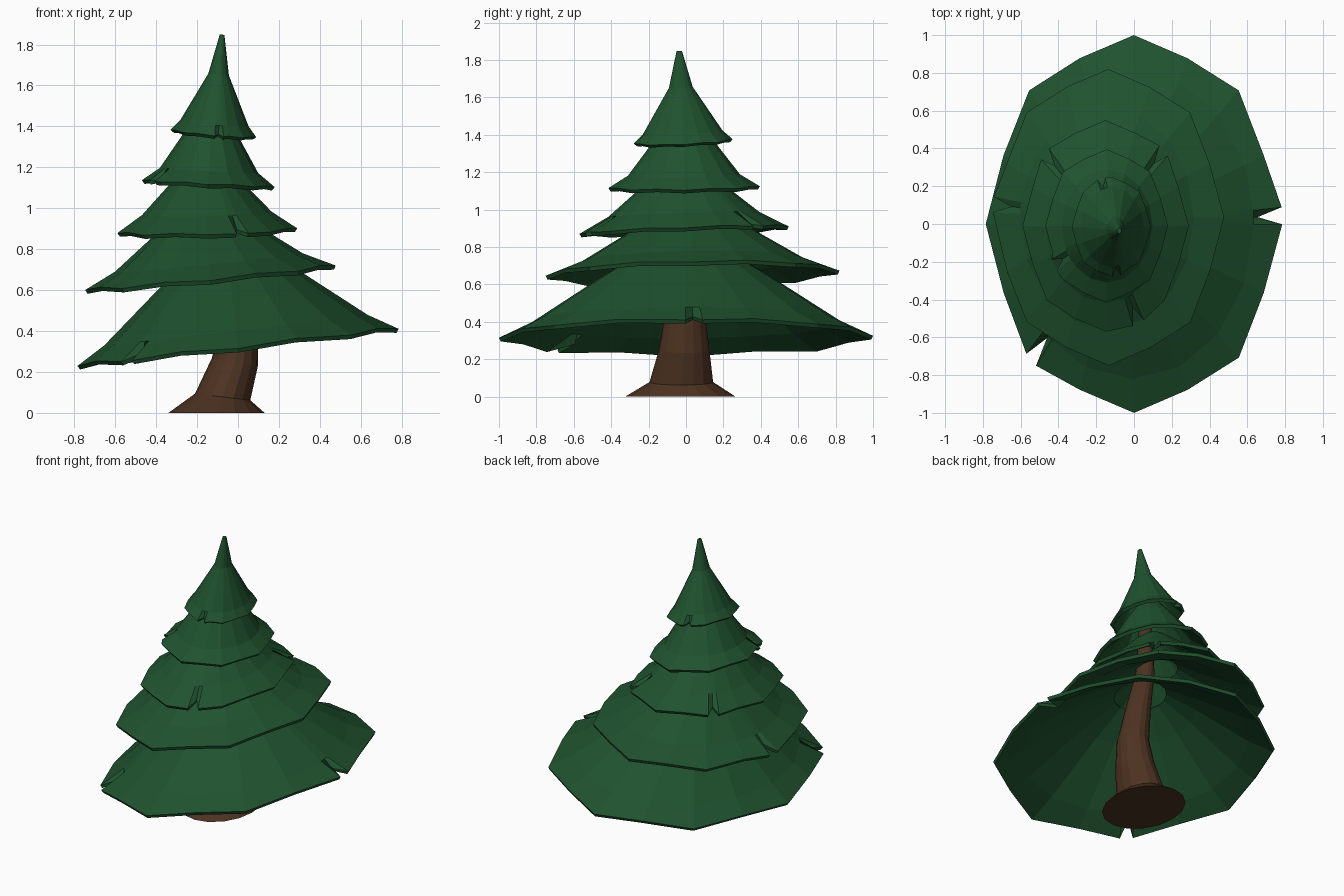
import bpy, bmesh, math
from mathutils import Matrix, Vector

if "Cube" in bpy.data.objects:
    bpy.data.objects.remove(bpy.data.objects["Cube"])


def material(name, rgb):
    m = bpy.data.materials.new(name)
    m.diffuse_color = (*rgb, 1)
    m.use_nodes = True
    m.node_tree.nodes["Principled BSDF"].inputs["Base Color"].default_value = m.diffuse_color
    return m


GREEN = material("needles", (0.014, 0.085, 0.028))
BROWN = material("bark", (0.075, 0.033, 0.016))


def loft(name, rings, mat, cap_bottom, cap_top):
    """Bridge equal-sized rings, listed from bottom to top, counter-clockwise."""
    bm = bmesh.new()
    loops = [[bm.verts.new(p) for p in ring] for ring in rings]
    n = len(loops[0])
    for a, b in zip(loops, loops[1:]):
        for i in range(n):
            j = (i + 1) % n
            bm.faces.new((a[i], a[j], b[j], b[i]))
    if cap_bottom:
        bm.faces.new(loops[0][::-1])
    if cap_top:
        bm.faces.new(loops[-1])
    mesh = bpy.data.meshes.new(name)
    bm.to_mesh(mesh)
    bm.free()
    mesh.materials.append(mat)
    obj = bpy.data.objects.new(name, mesh)
    bpy.context.collection.objects.link(obj)
    return obj


def tier(name, centre, rx, ry, tilt_x, tilt_y, profile, notches, half, cap=False):
    """Tilted 16-sided branch skirt; profile is (radius factor, height)."""
    # rim points: (angle, radius factor, lift), alternating long and short
    rim = []
    for k in range(16):
        a = k * 22.5
        if all(abs((a - c + 180) % 360 - 180) > half + 3 for c in notches):
            rim.append((a, 0.95 if k % 2 else 1.0, 0.02 * rx if k % 2 else 0))
    for c in notches:
        rim += [(c - half, 1, 0), (c, 0.84, 0.04 * rx), (c + half, 1, 0)]
    rim.sort()
    turn = (Matrix.Translation(centre) @ Matrix.Rotation(math.radians(-tilt_x), 4, 'Y')
            @ Matrix.Rotation(math.radians(tilt_y), 4, 'X'))
    rings = []
    for level, (r, h) in enumerate(profile):
        ring = []
        for a, f, lift in rim:
            k = r * f if level == 0 else r
            z = h + (lift if level == 0 else 0)
            t = math.radians(a)
            ring.append(turn @ Vector((rx * k * math.cos(t), ry * k * math.sin(t), z)))
        rings.append(ring)
    obj = loft(name, rings, GREEN, False, cap)
    solid = obj.modifiers.new("thickness", 'SOLIDIFY')
    solid.thickness = 0.022
    solid.offset = -1


# Branch tiers, bottom to top
tier("branches_bottom", (0, 0, 0.32), 0.79, 1.0, 6.6, 0.3,
     [(1, 0), (0.82, 0.085), (0.42, 0.345), (0.2, 0.47)], [2.5, 226], 2.6)
tier("branches_lower", (-0.135, 0.035, 0.66), 0.615, 0.785, 5.6, 1,
     [(1, 0), (0.75, 0.075), (0.46, 0.21), (0.2, 0.34)], [175], 3)
tier("branches_middle", (-0.15, -0.01, 0.89), 0.44, 0.56, 1.5, 2,
     [(1, 0), (0.72, 0.085), (0.42, 0.225), (0.2, 0.33)], [45.5, 137, 293], 4)
tier("branches_upper", (-0.145, -0.01, 1.12), 0.325, 0.405, -3, 0.7,
     [(1, 0), (0.74, 0.065), (0.42, 0.235), (0.15, 0.36)], [211], 5)
tier("branches_top", (-0.12, -0.015, 1.365), 0.21, 0.265, -5, 2.5,
     [(1, 0), (0.8, 0.05), (0.24, 0.29), (0.055, 0.485)], [105, 278], 6, True)

# Curved trunk: centre x, centre y, z, radius x, radius y, rise per unit x
trunk = [(-0.105, -0.03, 0, 0.235, 0.295, 0), (-0.075, -0.025, 0.078, 0.135, 0.17, -0.12),
         (-0.015, -0.01, 0.25, 0.113, 0.135, -0.15), (0.005, -0.005, 0.42, 0.095, 0.11, 0),
         (-0.03, 0, 0.65, 0.075, 0.09, 0.1), (-0.09, 0, 0.95, 0.055, 0.065, 0.1),
         (-0.1, -0.01, 1.4, 0.03, 0.035, 0)]
rings = []
for cx, cy, z, rx, ry, slope in trunk:
    ring = []
    for i in range(16):
        t = i * math.tau / 16
        dx = rx * math.cos(t)
        ring.append(Vector((cx + dx, cy + ry * math.sin(t), z + slope * dx)))
    rings.append(ring)
loft("trunk", rings, BROWN, True, True)
